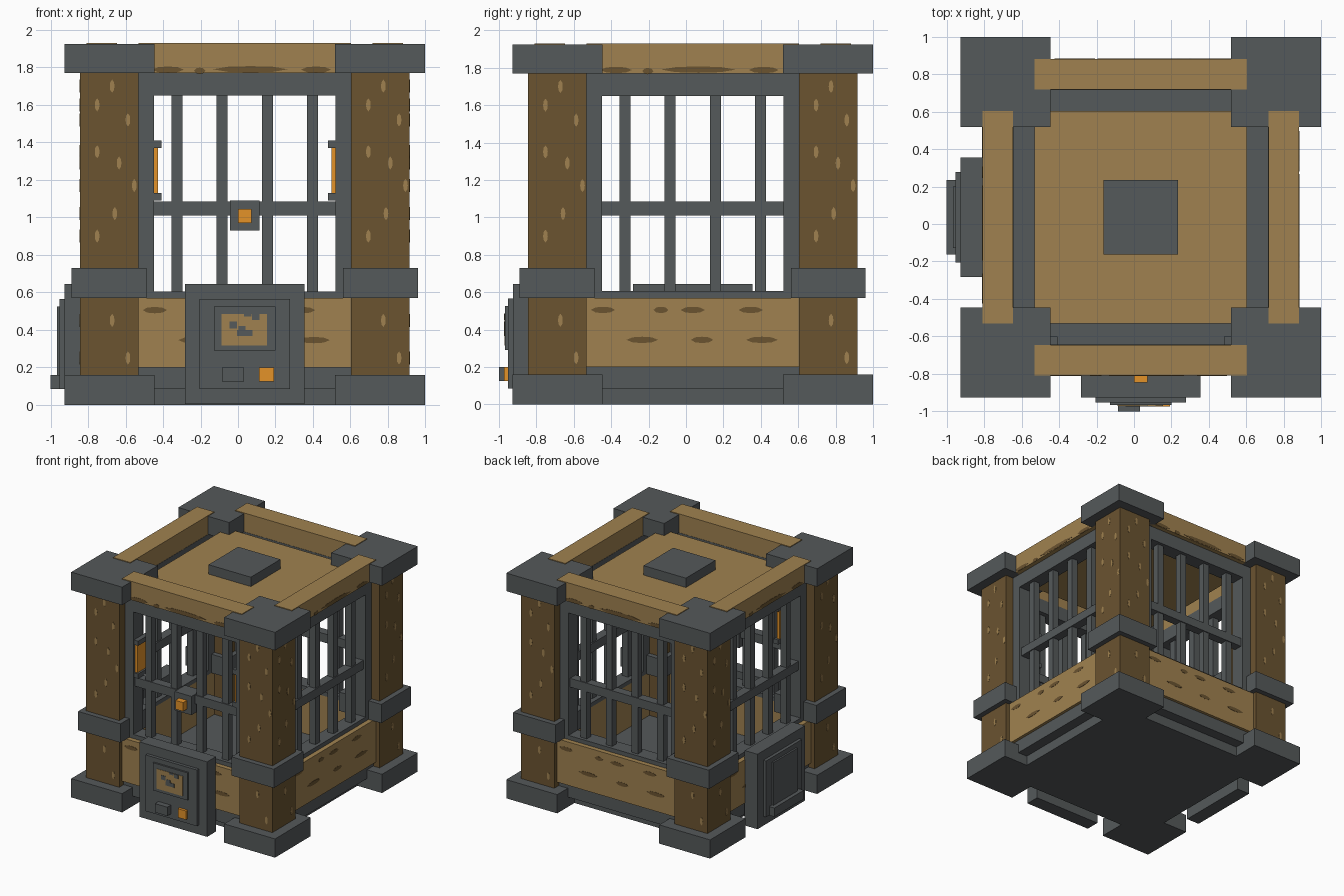
import bpy, bmesh, math
from mathutils import Matrix, Vector

old = bpy.data.objects.get("Cube")
if old:
    bpy.data.objects.remove(old, do_unlink=True)

CENTRE = Matrix.Translation((0.036, 0.036, 0))
SIDES = ["front", "left", "back", "right"]


def material(name, rgb):
    mat = bpy.data.materials.new(name)
    mat.use_nodes = True
    colour = (*rgb, 1)
    mat.diffuse_color = colour
    mat.node_tree.nodes["Principled BSDF"].inputs["Base Color"].default_value = colour
    return mat


METAL = material("dark_metal", (0.09, 0.1, 0.103))
TAN = material("tan_wood", (0.35, 0.222, 0.08))
BROWN = material("brown_wood", (0.145, 0.087, 0.03))
AMBER = material("amber", (0.77, 0.287, 0.022))


def add_box(bm, x0, x1, y0, y1, z0, z1):
    size = Matrix.Diagonal((x1 - x0, y1 - y0, z1 - z0, 1))
    place = Matrix.Translation(((x0 + x1) / 2, (y0 + y1) / 2, (z0 + z1) / 2))
    bmesh.ops.create_cube(bm, size=1, matrix=place @ size)


def add_spot(bm, origin, along, across, length, width):
    """Thin pointed oval lying on a face."""
    u, v = Vector(along), Vector(across)
    n = u.cross(v) * 0.002
    outline = [(-1, 0), (-0.6, -0.8), (0, -1), (0.6, -0.8),
               (1, 0), (0.6, 0.8), (0, 1), (-0.6, 0.8)]
    flat = [Vector(origin) + u * a * length / 2 + v * b * width / 2 for a, b in outline]
    low = [bm.verts.new(p) for p in flat]
    high = [bm.verts.new(p + n) for p in flat]
    bm.faces.new(high)
    for i in range(len(low)):
        j = (i + 1) % len(low)
        bm.faces.new((low[i], low[j], high[j], high[i]))


def finish(name, bm, mat, side):
    bmesh.ops.recalc_face_normals(bm, faces=bm.faces)
    mesh = bpy.data.meshes.new(name)
    bm.to_mesh(mesh)
    bm.free()
    mesh.materials.append(mat)
    obj = bpy.data.objects.new(name, mesh)
    obj.matrix_world = CENTRE @ Matrix.Rotation(side * math.pi / 2, 4, "Z")
    bpy.context.collection.objects.link(obj)


def part(name, mat, boxes, side=0):
    bm = bmesh.new()
    for b in boxes:
        add_box(bm, *b)
    finish(name, bm, mat, side)


def spots(name, mat, items, side=0):
    bm = bmesh.new()
    for item in items:
        add_spot(bm, *item)
    finish(name, bm, mat, side)


X, Z, NEG_X = (1, 0, 0), (0, 0, 1), (-1, 0, 0)

# Grain marks: position along the face, height
POST_MARKS = [(-.064, 1.6), (.1, 1.52), (.016, 1.7), (.053, 1.29), (-.064, 1.35),
              (.134, 1.17), (-.064, .9), (.03, 1.02), (.016, .45), (.1, .25)]
# Position along the face, height, length
BEAM_MARKS = [(-.48, .505, .13), (-.17, .505, .08), (0, .505, .13), (.31, .505, .13),
              (-.27, .345, .17), (.05, .345, .12), (.37, .345, .17)]
TOP_MARKS = [(-.41, 1.788, .17), (-.24, 1.782, .06), (.03, 1.79, .4), (.38, 1.788, .16)]
BAR_SPOTS = (-.362, -.121, .121, .362)

for k, side in enumerate(SIDES):
    # Corner post with its metal fittings
    def corner(inner, outer, z0, z1):
        return (-outer, -inner, -outer, -inner, z0, z1)
    part(side + "_corner_post", BROWN, [corner(.567, .88, .1, 1.8)], k)
    part(side + "_corner_foot", METAL, [corner(.482, .963, 0, .16)], k)
    part(side + "_corner_collar", METAL, [corner(.525, .925, .57, .73)], k)
    part(side + "_corner_cap", METAL, [corner(.482, .963, 1.77, 1.924)], k)
    spots(side + "_post_grain", TAN,
          [((t + e * .7235, -.88, z), Z, NEG_X, .07, .025)
           for t, z in POST_MARKS for e in (-1, 1)], k)

    # Wooden beams
    part(side + "_lower_beam", TAN, [(-.567, .567, -.845, -.682, .2, .57)], k)
    part(side + "_top_beam", TAN, [(-.567, .567, -.845, -.682, 1.77, 1.93)], k)
    spots(side + "_beam_grain", BROWN,
          [((t, -.845, z), X, Z, n, .034) for t, z, n in BEAM_MARKS + TOP_MARKS], k)

    # Barred metal frame set between the two beams
    part(side + "_frame", METAL,
         [(-.485, .485, -.805, -.68, 1.65, 1.77),
          (-.485, .485, -.805, -.68, .57, .605),
          (-.485, .485, -.785, -.71, 1.01, 1.085)]
         + [(min(a, b), max(a, b), -.805, -.68, .57, 1.77)
            for a, b in ((-.567, -.485), (.485, .567))], k)
    part(side + "_bars", METAL,
         [(t - .029, t + .029, -.777, -.719, .6, 1.66) for t in BAR_SPOTS], k)
    part(side + "_base_strip", METAL, [(-.567, .567, -.82, -.66, .085, .2)], k)

# Floor and roof
part("base_slab", METAL, [(-.73, .73, -.73, .73, 0, .1)])
part("floor", METAL, [(-.66, .66, -.66, .66, .1, .2)])
part("roof_boards", TAN, [(-.567, .567, -.567, .567, 1.765, 1.82)])
part("roof_plate", METAL, [(-.2, .2, -.2, .2, 1.82, 1.9)])

# Door lock and hinges
part("lock_body", METAL, [(-.08, .08, -.83, -.69, .93, 1.09)])
part("lock_button", AMBER, [(-.037, .037, -.881, -.82, .97, 1.045)])
for side, e in (("right", -1), ("left", 1)):
    def wall(depth):
        return sorted((e * .487, e * (.487 - depth)))
    part(side + "_hinge_clips", METAL,
         [(*wall(.042), -.8, -.636, z, z + .04) for z in (1.09, 1.37)])
    part(side + "_hinge_pin", AMBER, [(*wall(.025), -.785, -.655, 1.13, 1.37)])

# Housing shared by the control panel and the feeder
for k, name in ((0, "control_panel"), (3, "feeder")):
    part(name + "_housing", METAL, [(-.32, .32, -.961, -.84, .005, .645)], k)
    part(name + "_plate", METAL, [(-.242, .242, -.988, -.96, .085, .565)], k)

# Control panel details
part("screen_frame", METAL, [(-.163, .163, -1.003, -.985, .29, .525)])
part("screen", TAN, [(-.125, .12, -1.006, -1, .315, .485)])
part("screen_marks", METAL,
     [(x - w, x + w, -1.009, -1.004, z - h, z + h)
      for x, z, w, h in ((-.062, .425, .02, .018), (0, .383, .042, .016),
                         (-.015, .4, .018, .02), (.06, .468, .02, .017),
                         (.015, .478, .02, .008))])
part("panel_lever", METAL, [(-.121, -.003, -1.036, -.985, .125, .2)])
part("panel_button", AMBER, [(.077, .155, -1.01, -.985, .125, .2)])

# Feeder details
part("feeder_door", METAL, [(-.163, .163, -1.003, -.985, .16, .525)], 3)
part("feeder_tray", METAL, [(-.2, .2, -1.036, -.985, .085, .16)], 3)
